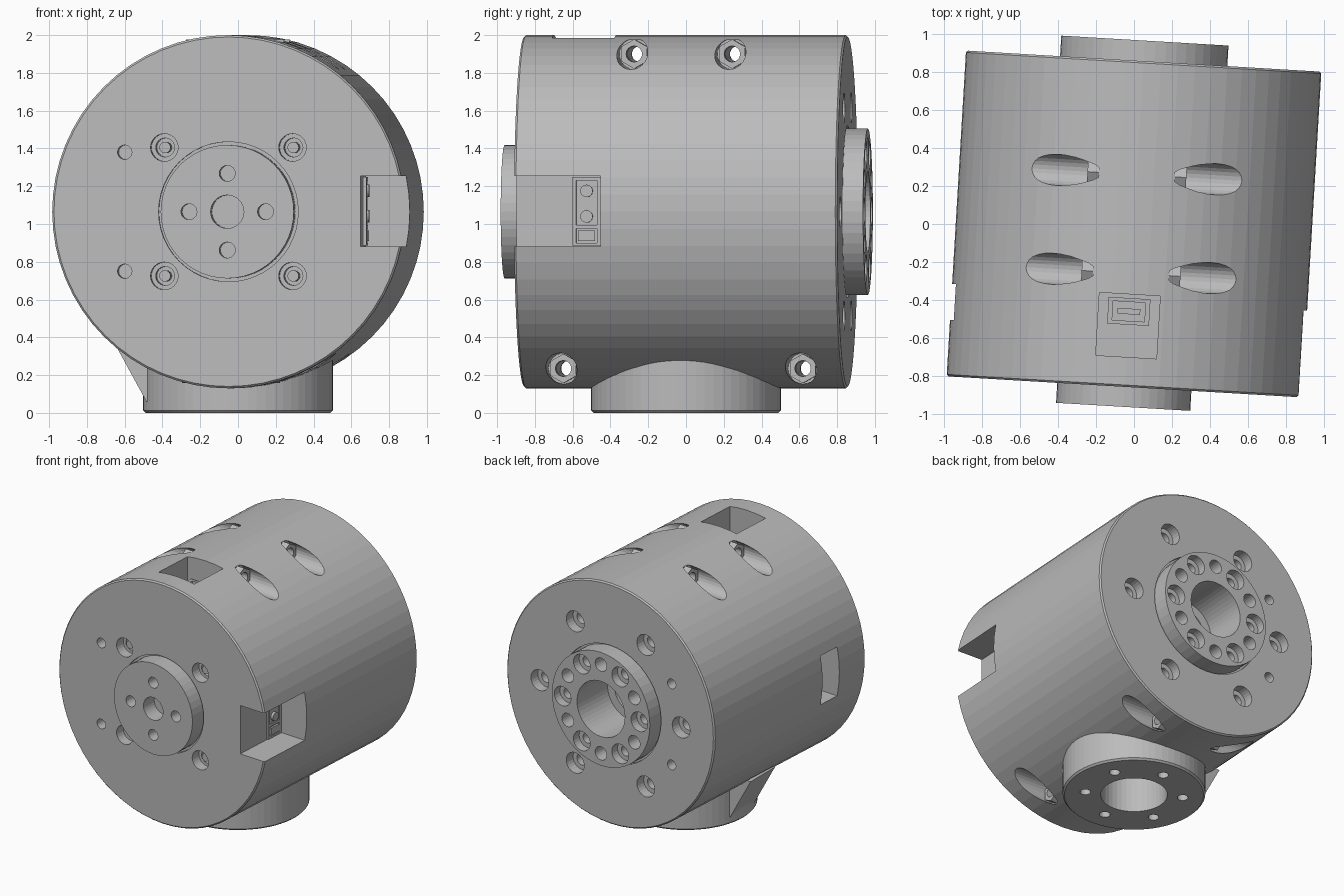
import bpy, bmesh
from math import radians, cos, sin, pi
from mathutils import Matrix, Vector

cube = bpy.data.objects.get("Cube")
if cube:
    bpy.data.objects.remove(cube, do_unlink=True)

grey = bpy.data.materials.new("machined grey")
grey.use_nodes = True
grey.diffuse_color = (0.5, 0.5, 0.5, 1)
grey.node_tree.nodes["Principled BSDF"].inputs["Base Color"].default_value = (0.5, 0.5, 0.5, 1)

# The housing sits slightly turned about the vertical axis
R, HALF = 0.935, 0.857
TILT = Matrix.Translation((0, 0, 1.065)) @ Matrix.Rotation(radians(-3.4), 4, 'Z')
ALONG_X = Matrix.Rotation(radians(90), 4, 'Y')
ALONG_Y = Matrix.Rotation(radians(-90), 4, 'X')
FLAT = Matrix.Identity(4)


def lathe(bm, profile, axis=FLAT, at=(0, 0, 0), sides=32):
    """Closed solid turned from (radius, height) points along an axis."""
    m = Matrix.Translation(at) @ axis
    rings = []
    for r, h in profile:
        rings.append([bm.verts.new(m @ Vector((r * cos(2 * pi * i / sides), r * sin(2 * pi * i / sides), h)))
                      for i in range(sides)])
    for a, b in zip(rings, rings[1:]):
        for i in range(sides):
            j = (i + 1) % sides
            bm.faces.new((a[i], a[j], b[j], b[i]))
    bm.faces.new(rings[0][::-1])
    bm.faces.new(rings[-1])


def box(bm, lo, hi):
    lo, hi = Vector(lo), Vector(hi)
    size = hi - lo
    m = Matrix.Translation((lo + hi) / 2) @ Matrix.Diagonal((*size, 1))
    bmesh.ops.create_cube(bm, size=1, matrix=m)


def finish(name, bm, frame=TILT):
    bmesh.ops.recalc_face_normals(bm, faces=bm.faces)
    bm.transform(frame)
    mesh = bpy.data.meshes.new(name)
    bm.to_mesh(mesh)
    bm.free()
    mesh.materials.append(grey)
    ob = bpy.data.objects.new(name, mesh)
    bpy.context.scene.collection.objects.link(ob)
    return ob


def carve(ob, bm, frame=TILT):
    """Cut the solids in bm out of an object."""
    cutter = finish("cutter", bm, frame)
    cutter.hide_render = True
    mod = ob.modifiers.new("cut", 'BOOLEAN')
    mod.operation, mod.solver, mod.object = 'DIFFERENCE', 'EXACT', cutter
    bpy.context.view_layer.update()
    done = bpy.data.meshes.new_from_object(ob.evaluated_get(bpy.context.evaluated_depsgraph_get()))
    ob.modifiers.clear()
    ob.data = done
    bpy.data.objects.remove(cutter, do_unlink=True)


def around(radius, count, start=0):
    """Points on a circle in the x-z plane."""
    for i in range(count):
        a = radians(start) + 2 * pi * i / count
        yield radius * cos(a), radius * sin(a)


corners = [(x, z) for x in (-0.34, 0.34) for z in (-0.34, 0.34)]
bolts = [(y, 0.835) for y in (-0.26, 0.26)] + [(y, -0.83) for y in (-0.635, 0.635)]

# Main drum
bm = bmesh.new()
lathe(bm, [(R - 0.01, -HALF), (R, -HALF + 0.01), (R, HALF - 0.01), (R - 0.01, HALF)], ALONG_Y, sides=64)
housing = finish("housing", bm)

# Sockets for the end flanges and the screw holes in both end faces
bm = bmesh.new()
lathe(bm, [(0.37, -1), (0.37, -0.83)], ALONG_Y, sides=48)
lathe(bm, [(0.15, 0.4), (0.15, 0.62), (0.215, 0.62), (0.215, 0.83), (0.455, 0.83), (0.455, 1)], ALONG_Y, sides=48)
for x, z in corners:
    lathe(bm, [(0.073, -1), (0.073, -0.78), (0.05, -0.78), (0.05, -0.68)], ALONG_Y, (x, 0, z), 24)
for x, z in around(0.635, 6):
    lathe(bm, [(0.045, 0.68), (0.045, 0.78), (0.08, 0.78), (0.08, 1)], ALONG_Y, (x, 0, z), 24)
for z in (-0.315, 0.315):
    for lo, hi in ((-1, -0.75), (0.75, 1)):
        lathe(bm, [(0.038, lo), (0.038, hi)], ALONG_Y, (-0.55, 0, z), 20)
carve(housing, bm)

# Cross bolt holes, recessed from both sides
bm = bmesh.new()
for y, z in bolts:
    lathe(bm, [(0.082, -1), (0.082, -0.2), (0.04, -0.2), (0.04, 0.2), (0.082, 0.2), (0.082, 1)],
          ALONG_X, (0, y, z), 24)
carve(housing, bm)

# Connector pockets: side notch, top pocket, opposite slot
bm = bmesh.new()
box(bm, (0.70, -1, -0.185), (1.1, -0.4, 0.19))
box(bm, (-0.16, -0.70, 0.70), (0.16, -0.37, 1.1))
box(bm, (-1.1, -0.56, -0.19), (-0.70, -0.37, 0.19))
carve(housing, bm)

# Bore from the base up into the drum
bm = bmesh.new()
lathe(bm, [(0.235, -0.1), (0.235, 0.34)], sides=40)
carve(housing, bm, FLAT)

# Front flange with blind holes
bm = bmesh.new()
lathe(bm, [(0.353, -0.962), (0.353, -0.82)], ALONG_Y, sides=48)
front_flange = finish("front_flange", bm)
bm = bmesh.new()
lathe(bm, [(0.088, -1.1), (0.088, -0.84)], ALONG_Y, sides=32)
for x, z in around(0.203, 4):
    lathe(bm, [(0.042, -1.1), (0.042, -0.86)], ALONG_Y, (x, 0, z), 24)
carve(front_flange, bm)

# Back output flange with a ring of alternating holes
bm = bmesh.new()
lathe(bm, [(0.44, 0.82), (0.44, 0.965)], ALONG_Y, sides=48)
back_flange = finish("back_flange", bm)
bm = bmesh.new()
lathe(bm, [(0.215, 0.7), (0.215, 1.1)], ALONG_Y, sides=48)
for x, z in around(0.345, 6):
    lathe(bm, [(0.04, 0.85), (0.04, 0.9), (0.075, 0.9), (0.075, 1.1)], ALONG_Y, (x, 0, z), 24)
for x, z in around(0.345, 6, 30):
    lathe(bm, [(0.052, 0.86), (0.052, 1.1)], ALONG_Y, (x, 0, z), 24)
carve(back_flange, bm)

# Round base with bore and screw holes
bm = bmesh.new()
lathe(bm, [(0.49, 0), (0.503, 0.013), (0.503, 0.4)], sides=64)
base = finish("base", bm, FLAT)
bm = bmesh.new()
lathe(bm, [(0.235, -0.1), (0.235, 0.34)], sides=40)
for x, y in around(0.345, 6, 26.6):
    lathe(bm, [(0.038, -0.1), (0.038, 0.11)], FLAT, (x, y, 0), 20)
carve(base, bm, FLAT)

# Sloped rib between base and drum
bm = bmesh.new()
rib = [bm.verts.new((x, -0.15, z)) for x, z in ((-0.66, 0.38), (-0.485, 0.06), (-0.4, 0.06), (-0.4, 0.4))]
face = bm.faces.new(rib)
side = bmesh.ops.extrude_face_region(bm, geom=[face])["geom"]
bmesh.ops.translate(bm, vec=(0, 0.3, 0), verts=[v for v in side if isinstance(v, bmesh.types.BMVert)])
finish("base_rib", bm, FLAT)

# Hex nuts at the bottom of each cross bolt recess
bm = bmesh.new()
for y, z in bolts:
    for lo, hi in ((-0.26, -0.19), (0.19, 0.26)):
        lathe(bm, [(0.078, lo), (0.078, hi)], ALONG_X, (0, y, z), 6)
nuts = finish("hex_nuts", bm)
bm = bmesh.new()
for y, z in bolts:
    lathe(bm, [(0.042, -0.5), (0.042, 0.5)], ALONG_X, (0, y, z), 24)
carve(nuts, bm)

# Screws in the four front recesses
bm = bmesh.new()
for x, z in corners:
    lathe(bm, [(0.03, -0.8), (0.03, -0.66)], ALONG_Y, (x, 0, z), 16)
finish("front_screws", bm)

# Side connector panel: framed strip, two round terminals, small plug
bm = bmesh.new()
box(bm, (0.69, -0.56, -0.18), (0.715, -0.41, 0.185))
side_panel = finish("side_connector_panel", bm)
bm = bmesh.new()
box(bm, (0.705, -0.54, -0.07), (0.8, -0.43, 0.165))
box(bm, (0.705, -0.54, -0.165), (0.8, -0.43, -0.09))
carve(side_panel, bm)
bm = bmesh.new()
for z in (-0.025, 0.11):
    lathe(bm, [(0.033, 0.69), (0.033, 0.725)], ALONG_X, (0, -0.485, z), 20)
box(bm, (0.69, -0.53, -0.155), (0.72, -0.44, -0.1))
finish("side_terminals", bm)

# Top connector: open socket with a tongue
bm = bmesh.new()
box(bm, (-0.11, -0.53, 0.69), (0.11, -0.39, 0.77))
top_socket = finish("top_socket", bm)
bm = bmesh.new()
box(bm, (-0.085, -0.51, 0.72), (0.085, -0.41, 0.9))
carve(top_socket, bm)
bm = bmesh.new()
box(bm, (-0.06, -0.475, 0.71), (0.06, -0.445, 0.76))
finish("top_socket_tongue", bm)
